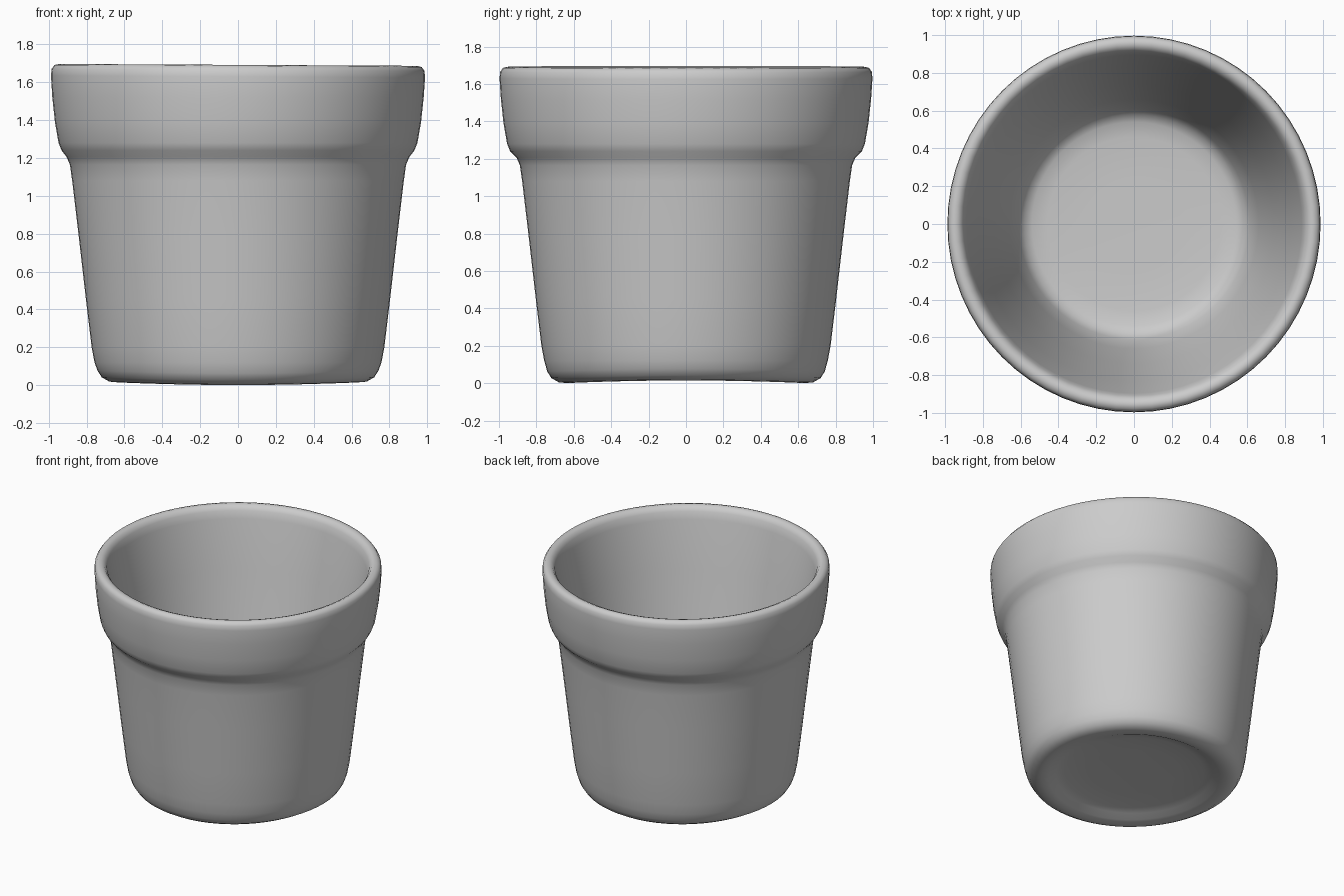
import bpy, bmesh, math

if "Cube" in bpy.data.objects:
    bpy.data.objects.remove(bpy.data.objects["Cube"])

SEGMENTS = 64

# Lathe profile (radius, height): hollow foot, outer wall, collar, lip, inner wall, floor
PROFILE = [
    (0.0, 0.062), (0.30, 0.06), (0.48, 0.052), (0.54, 0.038), (0.59, 0.016), (0.635, 0.008),
    (0.68, 0.012), (0.72, 0.035), (0.742, 0.07), (0.758, 0.12), (0.773, 0.20),
    (0.803, 0.45), (0.843, 0.80), (0.876, 1.08), (0.888, 1.165),
    (0.905, 1.205), (0.932, 1.24), (0.948, 1.28), (0.967, 1.39), (0.981, 1.52),
    (0.988, 1.63), (0.985, 1.665), (0.97, 1.686), (0.945, 1.692),
    (0.92, 1.682), (0.902, 1.655), (0.888, 1.60),
    (0.825, 1.25), (0.74, 0.80), (0.66, 0.40), (0.61, 0.23),
    (0.58, 0.185), (0.54, 0.165), (0.46, 0.155), (0.25, 0.15), (0.0, 0.15),
]


def lathe(name, profile, segments):
    bm = bmesh.new()
    verts = [bm.verts.new((r, 0, z)) for r, z in profile]
    edges = [bm.edges.new(pair) for pair in zip(verts, verts[1:])]
    bmesh.ops.spin(bm, geom=verts + edges, cent=(0, 0, 0), axis=(0, 0, 1),
                   angle=math.tau, steps=segments, use_duplicate=False)
    bmesh.ops.remove_doubles(bm, verts=bm.verts, dist=0.0005)
    # Hand-made unevenness of the foot and lip, collar slightly longer in y
    for v in bm.verts:
        a = math.atan2(v.co.y, v.co.x)
        if v.co.z < 0.1 and v.co.xy.length > 0.55:
            v.co.z += 0.007 * math.cos(2 * a)
        elif v.co.z > 1.6:
            v.co.z -= 0.005 * math.cos(a)
        if v.co.z > 1.22:
            v.co.y *= 1.009
    bmesh.ops.recalc_face_normals(bm, faces=bm.faces)
    for f in bm.faces:
        f.smooth = True
    mesh = bpy.data.meshes.new(name)
    bm.to_mesh(mesh)
    bm.free()
    obj = bpy.data.objects.new(name, mesh)
    bpy.context.collection.objects.link(obj)
    return obj


# Flower pot body with collar, open on top
lathe("flower_pot", PROFILE, SEGMENTS)
